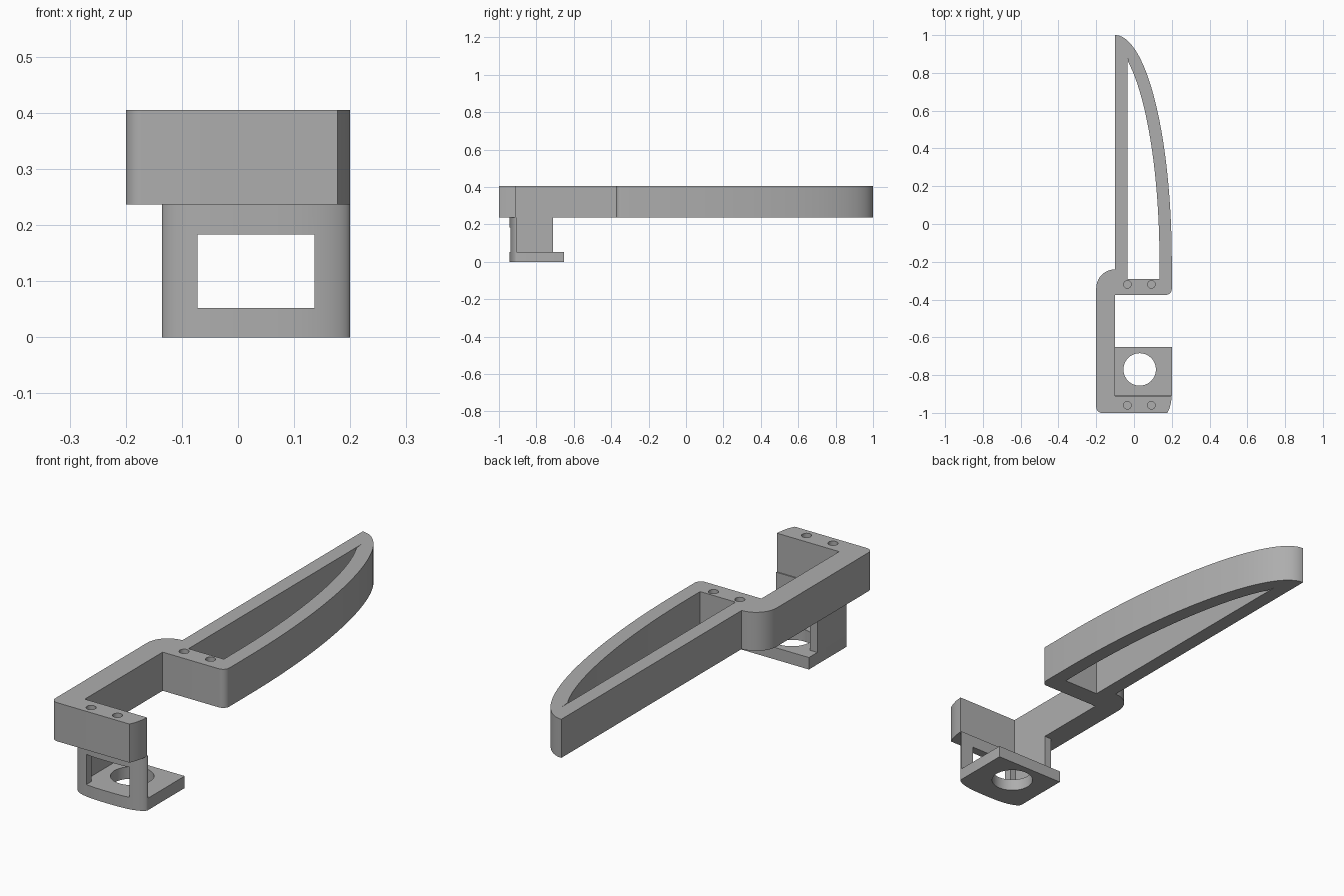
import bpy, bmesh, math

cube = bpy.data.objects.get("Cube")
if cube:
    bpy.data.objects.remove(cube, do_unlink=True)

grey = bpy.data.materials.new("grey plastic")
grey.use_nodes = True
grey.diffuse_color = (0.42, 0.42, 0.42, 1)
grey.node_tree.nodes["Principled BSDF"].inputs["Base Color"].default_value = (0.42, 0.42, 0.42, 1)

BASE, ARM_LOW, ARM_TOP = 0.052, 0.237, 0.405


def prism(name, outline, z0, z1):
    """Extrude a closed plan outline between two heights."""
    bm = bmesh.new()
    face = bm.faces.new([bm.verts.new((x, y, z0)) for x, y in outline])
    ext = bmesh.ops.extrude_face_region(bm, geom=[face])["geom"]
    tops = [v for v in ext if isinstance(v, bmesh.types.BMVert)]
    bmesh.ops.translate(bm, verts=tops, vec=(0, 0, z1 - z0))
    bmesh.ops.recalc_face_normals(bm, faces=bm.faces)
    mesh = bpy.data.meshes.new(name)
    bm.to_mesh(mesh)
    bm.free()
    mesh.materials.append(grey)
    obj = bpy.data.objects.new(name, mesh)
    bpy.context.collection.objects.link(obj)
    return obj


def rect(x0, x1, y0, y1):
    return [(x0, y0), (x1, y0), (x1, y1), (x0, y1)]


def arc(cx, cy, r, a0, a1, n=10):
    angles = [math.radians(a0 + (a1 - a0) * i / n) for i in range(n + 1)]
    return [(cx + r * math.cos(a), cy + r * math.sin(a)) for a in angles]


def circle(cx, cy, r):
    return arc(cx, cy, r, 0, 360, 40)[:-1]


def select(obj):
    bpy.ops.object.select_all(action="DESELECT")
    obj.select_set(True)
    bpy.context.view_layer.objects.active = obj


def cut(obj, cutter):
    """Subtract the cutter and discard it."""
    cutter.hide_render = True
    mod = obj.modifiers.new("cut", "BOOLEAN")
    mod.operation, mod.solver, mod.object = "DIFFERENCE", "EXACT", cutter
    select(obj)
    bpy.ops.object.modifier_apply(modifier=mod.name)
    bpy.data.objects.remove(cutter, do_unlink=True)


def smooth(obj):
    select(obj)
    bpy.ops.object.shade_smooth_by_angle(angle=math.radians(25))


# Curved blade edge, with an inward offset for its opening
def blade_edge(inset, n=40):
    a, b, pts = 0.3, 1.2, []
    for i in range(n + 1):
        t = math.pi / 2 * i / n
        nx, ny = b * math.cos(t), a * math.sin(t)
        size = math.hypot(nx, ny)
        pts.append((-0.1 + a * math.cos(t) - inset * nx / size,
                    -0.2 + b * math.sin(t) - inset * ny / size))
    return pts


# Upper frame: blade, offset arm and front bar
outline = blade_edge(0)
outline += arc(-0.1, -0.34, 0.1, 90, 180)
outline += arc(-0.17, -0.97, 0.03, 180, 270)
outline += [(0.177, -1), (0.188, -0.975), (0.196, -0.945), (0.2, -0.91)]
outline += [(-0.1, -0.91), (-0.1, -0.375)]
outline += arc(0.17, -0.345, 0.03, 270, 360)
frame = prism("upper_frame", outline, ARM_LOW, ARM_TOP)

# Blade opening, clipped along the straight rail
inner = [p for p in blade_edge(0.065) if p[0] > -0.033]
opening = inner + [(-0.035, 0.9), (-0.035, -0.29), (0.135, -0.29)]
cut(frame, prism("opening_cutter", opening, ARM_LOW - 0.1, ARM_TOP + 0.1))

# Blind screw holes
for y in (-0.32, -0.96):
    for x in (-0.035, 0.092):
        cut(frame, prism("hole_cutter", circle(x, y, 0.02), ARM_TOP - 0.1, ARM_TOP + 0.1))
smooth(frame)

# Bowed front of the lower bracket
MID, HALF = 0.0325, 0.1675
bow = []
for i in range(33):
    t = -math.cos(math.pi * i / 32)
    bow.append((MID + HALF * t, -0.907 - 0.038 * max(0, 1 - abs(t) ** 3) ** 0.6))

# Lower plate with its round hole
plate = prism("lower_plate", bow + [(0.2, -0.652), (-0.135, -0.652)], 0, BASE)
cut(plate, prism("plate_cutter", circle(0.03, -0.77, 0.086), -0.1, 0.2))
smooth(plate)

# Front wall with its window
wall = prism("front_wall", bow + [(0.2, -0.905), (-0.135, -0.905)], BASE, ARM_LOW)
cut(wall, prism("window_cutter", rect(-0.072, 0.136, -1.1, -0.8), BASE - 0.1, 0.183))
smooth(wall)

# Side wall under the arm
prism("side_wall", rect(-0.135, -0.1, -0.907, -0.71), BASE, ARM_LOW)
